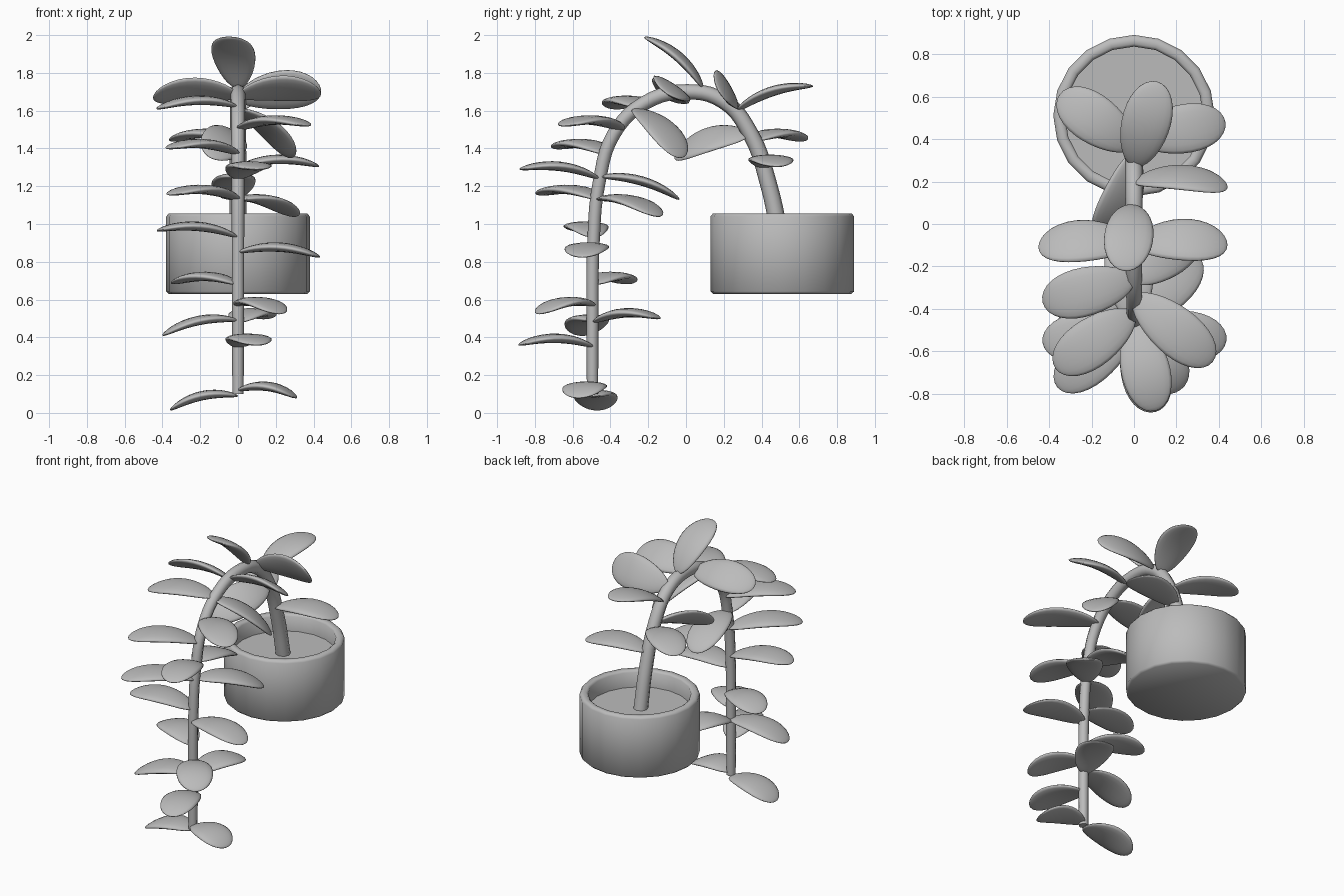
import bpy
import bmesh
from math import pi
from mathutils import Vector

default_cube = bpy.data.objects.get("Cube")
if default_cube:
    bpy.data.objects.remove(default_cube, do_unlink=True)

# One flat colour for the whole plant
grey = bpy.data.materials.new("plain_grey")
grey.use_nodes = True
grey.diffuse_color = (0.5, 0.5, 0.5, 1)
grey.node_tree.nodes["Principled BSDF"].inputs["Base Color"].default_value = grey.diffuse_color


def add_object(name, data):
    data.materials.append(grey)
    obj = bpy.data.objects.new(name, data)
    bpy.context.collection.objects.link(obj)
    return obj


def mesh_object(name, bm, smooth_angle):
    bmesh.ops.recalc_face_normals(bm, faces=bm.faces)
    mesh = bpy.data.meshes.new(name)
    bm.to_mesh(mesh)
    bm.free()
    obj = add_object(name, mesh)
    bpy.ops.object.select_all(action="DESELECT")
    bpy.context.view_layer.objects.active = obj
    obj.select_set(True)
    bpy.ops.object.shade_smooth_by_angle(angle=smooth_angle)
    return obj


def lathe(name, profile, centre_y, sides=20):
    """Turn a (radius, height) profile around a vertical axis."""
    bm = bmesh.new()
    verts = [bm.verts.new((r, 0, z)) for r, z in profile]
    edges = [bm.edges.new(pair) for pair in zip(verts, verts[1:])]
    bmesh.ops.spin(bm, geom=verts + edges, axis=(0, 0, 1), cent=(0, 0, 0),
                   angle=2 * pi, steps=sides)
    bmesh.ops.remove_doubles(bm, verts=bm.verts, dist=0.0005)
    obj = mesh_object(name, bm, pi / 3)
    obj.location.y = centre_y
    return obj


def leaf(name, base, tip, up=(0, 0, 1), rise=0.04, half_width=0.118, half_thick=0.025):
    """Stretch a sphere into an arched blade, broadest just past its middle."""
    base = Vector(base)
    along = Vector(tip) - base
    side = along.cross(Vector(up)).normalized()
    normal = side.cross(along).normalized()
    bm = bmesh.new()
    bmesh.ops.create_uvsphere(bm, u_segments=18, v_segments=16, radius=1)
    for v in bm.verts:
        s = (1 + v.co.z) / 2
        width = v.co.x * half_width * (0.83 + 0.3 * s)
        lift = v.co.y * half_thick + 4 * rise * s * (1 - s)
        v.co = base + along * s + side * width + normal * lift
    return mesh_object(name, bm, pi)


# Pot with bevelled rim and foot, and the soil inside it
POT_Y = 0.51
lathe("pot", [(0, 0.63), (0.366, 0.63), (0.38, 0.643), (0.38, 1.04), (0.368, 1.055),
              (0.338, 1.055), (0.325, 1.043), (0.325, 0.92)], POT_Y)
lathe("soil", [(0.328, 0.94), (0, 0.94)], POT_Y)

# Arching, tapering stem: (y, z, radius)
stem_path = [(0.5, 0.92, 0.047), (0.44, 1.2, 0.045), (0.34, 1.48, 0.043),
             (0.2, 1.65, 0.042), (0, 1.7, 0.04), (-0.22, 1.64, 0.038),
             (-0.38, 1.48, 0.036), (-0.46, 1.22, 0.034), (-0.49, 0.9, 0.033),
             (-0.495, 0.5, 0.032), (-0.495, 0.1, 0.03)]
curve = bpy.data.curves.new("stem", "CURVE")
curve.dimensions = "3D"
curve.bevel_depth = 1
curve.bevel_resolution = 2
curve.resolution_u = 5
curve.use_fill_caps = True
spline = curve.splines.new("BEZIER")
spline.bezier_points.add(len(stem_path) - 1)
for point, (y, z, radius) in zip(spline.bezier_points, stem_path):
    point.co = (0, y, z)
    point.radius = radius
    point.handle_left_type = point.handle_right_type = "AUTO"
add_object("stem", curve)

# Leaves on the arch: root (y, z), tip, facing direction
UP = (0, 0, 1)
OVER = (0, 0.55, 0.83)
arch_leaves = [
    ((0.09, 1.72), (-0.05, -0.22, 1.99), UP),
    ((0.27, 1.6), (0.11, 0.67, 1.73), UP),
    ((0.36, 1.44), (-0.35, 0.61, 1.44), UP),
    ((0.41, 1.3), (0.43, 0.48, 1.305), UP),
    ((0.2, 1.67), (0.44, 0.17, 1.71), (0, 0.88, 0.48)),
    ((0.33, 1.47), (-0.16, -0.06, 1.36), (0.6, 0, 0.8)),
    ((-0.09, 1.68), (0.44, -0.1, 1.69), OVER),
    ((-0.09, 1.68), (-0.45, -0.11, 1.67), OVER),
    ((-0.27, 1.61), (0.28, -0.03, 1.35), UP),
    ((-0.26, 1.62), (-0.43, -0.37, 1.61), UP),
    ((-0.34, 1.5), (0.37, -0.65, 1.52), UP),
    ((-0.42, 1.37), (-0.37, -0.68, 1.4), UP),
]
for i, ((y, z), tip, up) in enumerate(arch_leaves, 1):
    leaf(f"arch_leaf_{i}", (0, y, z), tip, up)

# Leaves on the hanging length: root height, tip
hanging_leaves = [
    (1.24, (0.1, -0.88, 1.29)),
    (1.25, (-0.04, -0.035, 1.13)),
    (1.13, (-0.36, -0.77, 1.155)),
    (1.13, (0.3, -0.145, 1.04)),
    (0.93, (-0.43, -0.56, 0.965)),
    (0.85, (0.435, -0.55, 0.825)),
    (0.68, (-0.345, -0.31, 0.685)),
    (0.57, (0.22, -0.78, 0.525)),
    (0.49, (-0.4, -0.55, 0.41)),
    (0.48, (0.14, -0.14, 0.5)),
    (0.35, (0.1, -0.885, 0.36)),
    (0.12, (0.31, -0.57, 0.08)),
    (0.09, (-0.36, -0.47, 0.015)),
]
for i, (z, tip) in enumerate(hanging_leaves, 1):
    y = -0.46 if z > 1.1 else -0.49
    leaf(f"hanging_leaf_{i}", (0, y, z), tip)
